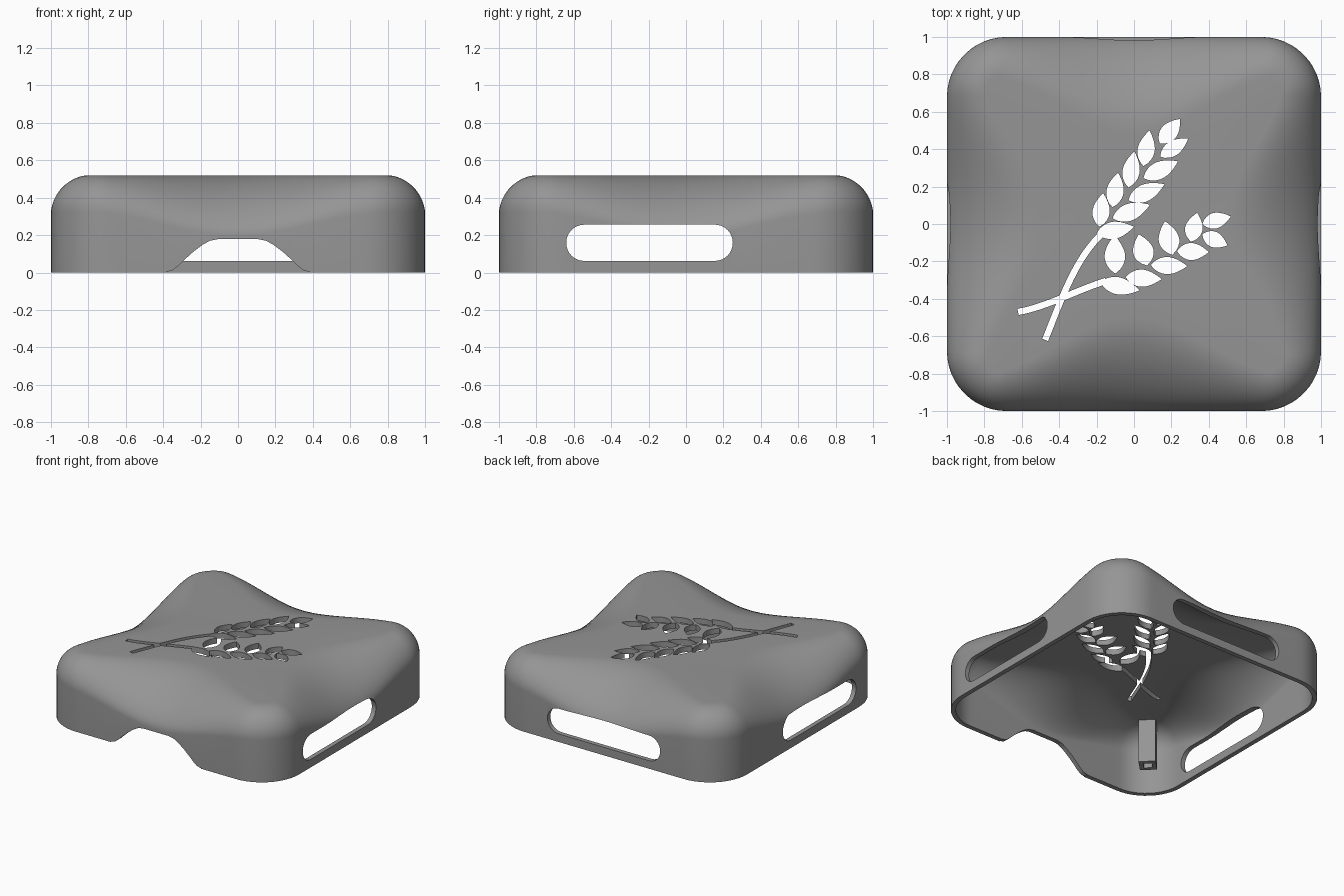
import bpy, bmesh, math
from mathutils import Vector

if "Cube" in bpy.data.objects:
    bpy.data.objects.remove(bpy.data.objects["Cube"])

H, CORNER = 0.52, 0.32
WALL, ROOF = 0.035, 0.042
C = 1 - CORNER

grey = bpy.data.materials.new("mid_grey")
grey.diffuse_color = (0.3, 0.3, 0.3, 1)
grey.use_nodes = True
grey.node_tree.nodes["Principled BSDF"].inputs["Base Color"].default_value = grey.diffuse_color


def make_object(name, bm):
    bmesh.ops.recalc_face_normals(bm, faces=bm.faces)
    me = bpy.data.meshes.new(name)
    bm.to_mesh(me)
    bm.free()
    me.materials.append(grey)
    ob = bpy.data.objects.new(name, me)
    bpy.context.collection.objects.link(ob)
    return ob


def prism(bm, pts, axis, lo, hi):
    """Extrude a 2D outline along an axis."""
    def place(p, d):
        return {'x': (d, p[0], p[1]), 'y': (p[0], d, p[1]), 'z': (p[0], p[1], d)}[axis]
    a = [bm.verts.new(place(p, lo)) for p in pts]
    b = [bm.verts.new(place(p, hi)) for p in pts]
    bm.faces.new(a)
    bm.faces.new(b[::-1])
    for i in range(len(pts)):
        j = (i + 1) % len(pts)
        bm.faces.new((a[i], b[i], b[j], a[j]))


def bezier(p, t):
    s = 1 - t
    k = (s ** 3, 3 * s * s * t, 3 * s * t * t, t ** 3)
    return sum((Vector(q) * w for q, w in zip(p, k)), Vector((0, 0)))


def shell_profile(w, inner, n=16):
    """(inset, height) points; the shoulder grows softer as w goes to 1."""
    r = 0.195
    tight = [(0, H - r), (0, H - r * 0.45), (r * 0.45, H), (r, H)]
    soft = [(0, 0.20), (0, 0.31), (0.27, H), (0.50, H)]
    ctrl = [Vector(a).lerp(Vector(b), w) for a, b in zip(tight, soft)]
    out = [Vector((WALL * inner, 0))]
    for i in range(n + 1):
        t = i / n
        d = bezier(ctrl, min(t + 0.01, 1)) - bezier(ctrl, max(t - 0.01, 0))
        d.normalize()
        if i == 0:
            d = Vector((0, 1))
        if i == n:
            d = Vector((1, 0))
        out.append(bezier(ctrl, t) + Vector((d.y * WALL, -d.x * ROOF)) * inner)
    return out


def softness(s):
    """Blend by distance along the perimeter from a side's middle."""
    return math.cos(math.pi / 2 * min(s / 0.88, 1)) ** 2.3


# perimeter stations: (point, outward direction, softness)
stations = []
for side in range(4):
    rot = side * math.pi / 2
    ca, sa = math.cos(rot), math.sin(rot)

    def turn(x, y):
        return Vector((x * ca - y * sa, x * sa + y * ca))
    for i in range(29):
        t = -C + 2 * C * i / 28
        stations.append((turn(1, t), turn(1, 0), softness(abs(t))))
    for i in range(1, 12):
        a = math.pi / 2 * i / 12
        n = turn(math.cos(a), math.sin(a))
        stations.append((turn(C, C) + n * CORNER, n,
                         softness(C + CORNER * min(a, math.pi / 2 - a))))

# hollow housing shell
bm = bmesh.new()
skins = []
for inner in (0, 1):
    rows = []
    for p, n, w in stations:
        rows.append([bm.verts.new((*(p - n * q.x), q.y)) for q in shell_profile(w, inner)])
    for i, a in enumerate(rows):
        b = rows[(i + 1) % len(rows)]
        for k in range(len(a) - 1):
            bm.faces.new((a[k], b[k], b[k + 1], a[k + 1]))
    bm.faces.new([r[-1] for r in rows])
    skins.append(rows)
o, q = skins
for i in range(len(stations)):
    j = (i + 1) % len(stations)
    bm.faces.new((o[i][0], o[j][0], q[j][0], q[i][0]))
shell = make_object("housing_shell", bm)


def cut(build):
    """Subtract a temporary cutter from the shell."""
    cb = bmesh.new()
    build(cb)
    cutter = make_object("cutter", cb)
    cutter.hide_render = True
    m = shell.modifiers.new("cut", 'BOOLEAN')
    m.operation, m.solver, m.object = 'DIFFERENCE', 'EXACT', cutter
    m.use_self = True
    bpy.context.view_layer.objects.active = shell
    bpy.ops.object.modifier_apply(modifier=m.name)
    bpy.data.objects.remove(cutter)


def slot(lo, hi, z0, z1, r=0.096):
    pts = []
    for cx, cz, start in ((hi - r, z1 - r, 0), (lo + r, z1 - r, 90),
                          (lo + r, z0 + r, 180), (hi - r, z0 + r, 270)):
        for i in range(9):
            a = math.radians(start + 90 * i / 8)
            pts.append((cx + r * math.cos(a), cz + r * math.sin(a)))
    return pts


# side slots, back slot and front notch
cut(lambda b: prism(b, slot(-0.64, 0.25, 0.062, 0.256), 'x', -1.2, 1.2))
cut(lambda b: prism(b, slot(-0.48, 0.48, 0.062, 0.256), 'y', 0.5, 1.2))
half = [(0.39, -0.05), (0.385, 0.003), (0.35, 0.012), (0.32, 0.035), (0.29, 0.065), (0.24, 0.11),
        (0.19, 0.148), (0.15, 0.17), (0.11, 0.178)]
notch = half + [(-x, z) for x, z in reversed(half)]
cut(lambda b: prism(b, notch, 'y', -1.2, -0.5))


# grain sprig opening in the top
def stem(ctrl, width=0.017):
    pts = [bezier(ctrl, i / 16) for i in range(17)]
    left, right = [], []
    for i, p in enumerate(pts):
        d = (pts[min(i + 1, 16)] - pts[max(i - 1, 0)]).normalized()
        nrm = Vector((-d.y, d.x)) * width
        left.append(p + nrm)
        right.append(p - nrm)
    return left + right[::-1]


def grain(x0, y0, x1, y1, width=0.046):
    a, b = Vector((x0, y0)), Vector((x1, y1))
    d = b - a
    nrm = Vector((-d.y, d.x)).normalized()
    left, right = [], []
    for i in range(1, 10):
        t = i / 10
        h = nrm * width * math.sin(math.pi * t ** 0.85) ** 0.9
        left.append(a + d * t + h)
        right.append(a + d * t - h)
    return [a] + left + [b] + right[::-1]


stems = [
    [(-0.475, -0.62), (-0.38, -0.38), (-0.31, -0.18), (-0.165, -0.045)],
    [(-0.62, -0.47), (-0.47, -0.445), (-0.30, -0.35), (-0.15, -0.305)],
]
grains = [
    # upper ear
    (-0.20, -0.05, 0.0, -0.015), (-0.185, -0.015, -0.165, 0.165), (-0.115, 0.09, -0.085, 0.275),
    (-0.03, 0.195, 0.002, 0.388), (0.05, 0.31, 0.083, 0.5), (0.137, 0.43, 0.247, 0.562),
    (-0.115, 0.03, 0.085, 0.103), (-0.03, 0.127, 0.163, 0.213), (0.05, 0.245, 0.235, 0.335),
    (0.14, 0.36, 0.29, 0.457, 0.04),
    # lower ear
    (-0.18, -0.31, 0.03, -0.355), (-0.10, -0.265, -0.105, -0.06, 0.055),
    (0.07, -0.222, 0.025, -0.055, 0.055), (0.205, -0.165, 0.165, 0.015, 0.055),
    (0.305, -0.095, 0.338, 0.06, 0.047), (0.365, 0.0, 0.518, 0.04, 0.042),
    (-0.045, -0.285, 0.148, -0.295), (0.09, -0.22, 0.285, -0.225), (0.23, -0.145, 0.40, -0.15),
    (0.365, -0.055, 0.50, -0.115, 0.042),
]
for s in stems:
    cut(lambda b: prism(b, stem(s), 'z', 0.3, 0.7))


def all_grains(b):
    for g in grains:
        prism(b, grain(*g), 'z', 0.3, 0.7)


cut(all_grains)

# hollow square post inside one corner
bm = bmesh.new()
rings = []
for half_w, z in ((0.06, 0.475), (0.06, 0.14), (0.03, 0.14), (0.03, 0.44)):
    ring = []
    for sx, sy in ((1, 1), (-1, 1), (-1, -1), (1, -1)):
        u, v = sx * half_w, sy * half_w
        k = math.sqrt(0.5)
        ring.append(bm.verts.new((-0.78 + (u - v) * k, -0.78 + (u + v) * k, z)))
    rings.append(ring)
for a, b in zip(rings, rings[1:]):
    for i in range(4):
        j = (i + 1) % 4
        bm.faces.new((a[i], a[j], b[j], b[i]))
bm.faces.new(rings[0])
bm.faces.new(rings[-1])
make_object("corner_post", bm)

# smooth shell with crisp cut edges
bpy.ops.object.select_all(action='DESELECT')
shell.select_set(True)
bpy.context.view_layer.objects.active = shell
bpy.ops.object.shade_smooth_by_angle(angle=math.radians(30))
